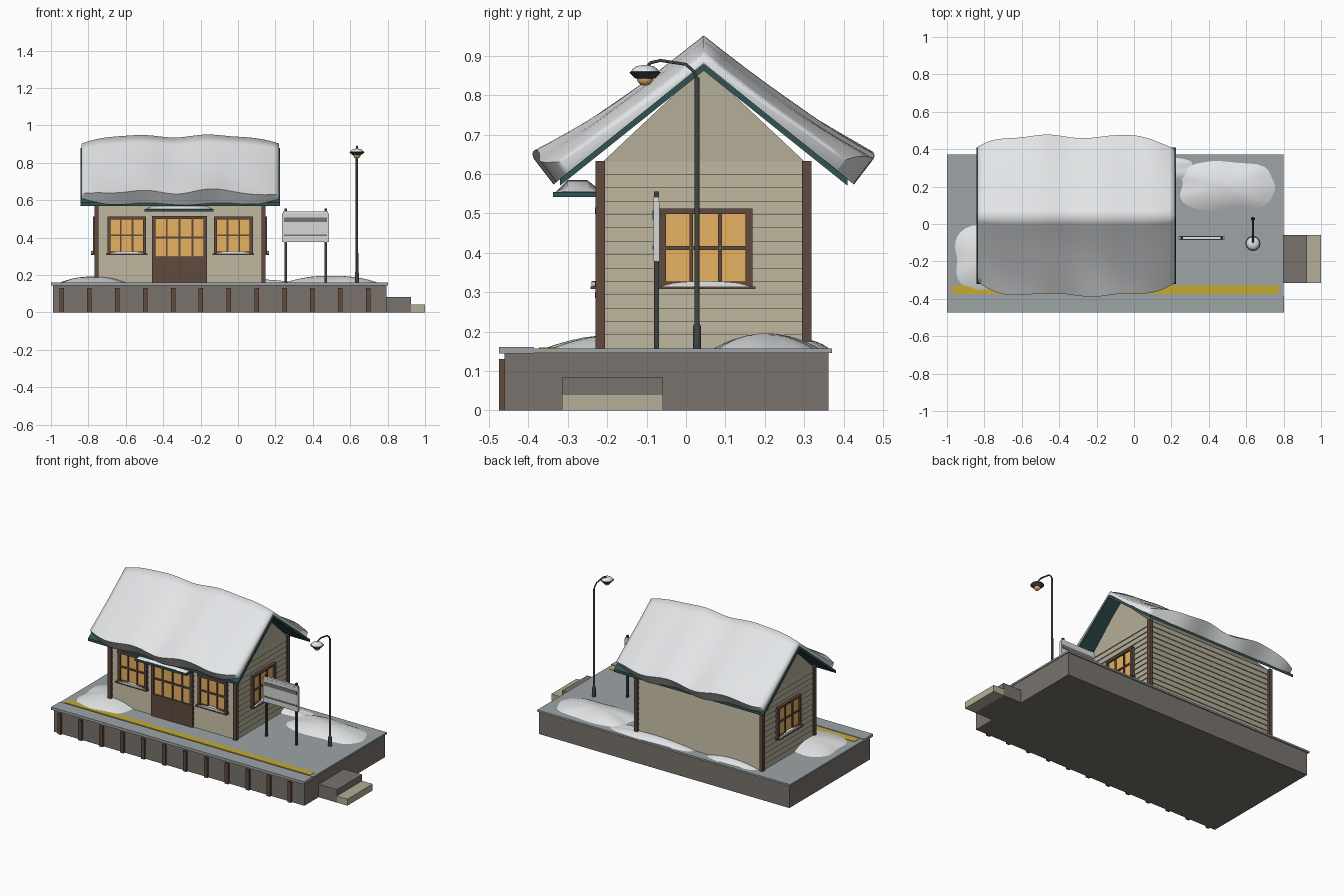
import bpy, bmesh, math
from mathutils import Matrix, Vector

if "Cube" in bpy.data.objects:
    bpy.data.objects.remove(bpy.data.objects["Cube"], do_unlink=True)


def material(name, r, g, b):
    m = bpy.data.materials.new(name)
    m.use_nodes = True
    m.diffuse_color = (r, g, b, 1)
    m.node_tree.nodes["Principled BSDF"].inputs["Base Color"].default_value = (r, g, b, 1)
    return m


snow = material("snow white", .82, .84, .86)
paving = material("paving grey", .34, .37, .38)
stone = material("dark stone", .19, .17, .15)
cream = material("siding cream", .46, .42, .31)
wood = material("brown wood", .12, .07, .05)
teal = material("dark teal", .03, .085, .085)
glow = material("warm glass", .8, .44, .12)
yellow = material("line yellow", .56, .41, .03)
metal = material("dark metal", .045, .055, .06)
panel = material("sign grey", .66, .68, .69)


def finish(name, bm, mat, angle=None):
    bmesh.ops.recalc_face_normals(bm, faces=bm.faces)
    me = bpy.data.meshes.new(name)
    bm.to_mesh(me)
    bm.free()
    me.materials.append(mat)
    if angle:
        me.polygons.foreach_set("use_smooth", [True] * len(me.polygons))
        me.set_sharp_from_angle(angle=math.radians(angle))
    ob = bpy.data.objects.new(name, me)
    bpy.context.collection.objects.link(ob)
    return ob


def add_box(bm, x, y, z, grow=0):
    """Box from (low, high) ranges; grow widens the bottom."""
    for v in bmesh.ops.create_cube(bm, size=1)["verts"]:
        sx, sy, low = v.co.x > 0, v.co.y > 0, v.co.z < 0
        g = grow if low else 0
        v.co = (x[sx] + (g if sx else -g), y[sy] + (g if sy else -g), z[not low])


def box(name, mat, x, y, z, grow=0, place=Matrix()):
    bm = bmesh.new()
    add_box(bm, x, y, z, grow)
    bm.transform(place)
    return finish(name, bm, mat)


def loft(name, mat, sections, angle=None):
    """Closed loops joined in order, with capped ends."""
    bm = bmesh.new()
    rings = [[bm.verts.new(p) for p in s] for s in sections]
    n = len(rings[0])
    for a, b in zip(rings, rings[1:]):
        for i in range(n):
            bm.faces.new((a[i], a[(i + 1) % n], b[(i + 1) % n], b[i]))
    bm.faces.new(rings[0])
    bm.faces.new(rings[-1])
    return finish(name, bm, mat, angle)


def lathe(name, mat, x, y, profile, n=20):
    turns = [math.tau * i / n for i in range(n)]
    return loft(name, mat, [[(x + r * math.cos(a), y + r * math.sin(a), z) for a in turns]
                            for r, z in profile], 40)


# Platform with coping, painted line, front posts and side steps
box("platform_base", stone, (-.99, .795), (-.46, .362), (0, .146))
box("platform_slab", paving, (-1, .8), (-.385, .371), (.146, .157))
box("platform_coping", paving, (-1, .803), (-.474, -.385), (.144, .161))
box("safety_line", yellow, (-.97, .775), (-.373, -.328), (.155, .1595))
for i in range(12):
    x = -.943 + i * .149
    box("platform_post", wood, (x - .012, x + .012), (-.474, -.455), (0, .131))
box("upper_step", stone, (.795, .925), (-.315, -.058), (0, .083))
box("lower_step", cream, (.925, 1), (-.315, -.058), (0, .042))

# Walls: overlapping boards, gable and corner posts
X, Y, Z, RIDGE = (-.755, .135), (-.21, .3), (.157, .632), .045
bm = bmesh.new()
courses = 14
step = (Z[1] - Z[0]) / courses
for i in range(courses):
    add_box(bm, X, Y, (Z[0] + i * step, Z[0] + (i + 1) * step), .006)
finish("wall_boards", bm, cream)
loft("gable", cream, [[(x, Y[0], Z[1]), (x, Y[1], Z[1]), (x, RIDGE, .872)] for x in X])
for px in ((-.768, -.745), (.125, .148)):
    for py in ((-.229, -.205), (.294, .318)):
        box("corner_post", wood, px, py, (Z[0], .633))


# Glazed openings in local space: wall plane at y = 0, outside at -y
def glazing(name, place, w, z0, z1, cols, rows, sill=True):
    h, t = w / 2, .009
    box(name + "_glass", glow, (-h, h), (-.01, 0), (z0, z1), 0, place)
    bm = bmesh.new()
    for i in range(cols + 1):
        x = -h + w * i / cols
        b = t if i in (0, cols) else t * .55
        add_box(bm, (x - b, x + b), (-.02 if b == t else -.016, 0), (z0, z1))
    for i in range(rows + 1):
        z = z0 + (z1 - z0) * i / rows
        b = t * .8 if i in (0, rows) else t * .55
        add_box(bm, (-h - t, h + t), (-.021 if i in (0, rows) else -.017, 0), (z - b, z + b))
    bm.transform(place)
    finish(name + "_frame", bm, wood)
    if sill:
        box(name + "_sill", wood, (-h - .016, h + .016), (-.032, 0), (z0 - .012, z0 - .005), 0, place)
        arc = [(-h + w * i / 8, z0 - .004 + .012 * math.sin(math.pi * i / 8) ** .5) for i in range(9)]
        base = [(h, z0 - .006), (-h, z0 - .006)]
        ob = loft(name + "_sill_snow", snow, [[(x, y, z) for x, z in arc + base] for y in (-.03, -.002)])
        ob.data.transform(place)


for x in (-.595, -.025):
    glazing("front_window", Matrix.Translation((x, Y[0], 0)), .19, .32, .505, 3, 2)
for side, x in ((1, X[1]), (-1, X[0])):
    turn = Matrix.Rotation(side * math.pi / 2, 4, 'Z')
    glazing("gable_window", Matrix.Translation((x, .05, 0)) @ turn, .22, .32, .505, 3, 2)
door = Matrix.Translation((-.312, Y[0], 0))
box("door_panel", wood, (-.147, .147), (-.018, 0), (Z[0], .29), 0, door)
box("door_split", metal, (-.002, .002), (-.0195, 0), (Z[0], .285), 0, door)
glazing("door", door, .275, .293, .508, 4, 2, False)

# Door canopy with a snow load
box("canopy", teal, (-.5, -.13), (-.338, -.21), (.541, .554))
cx = [-.49 + .35 * i / 12 for i in range(13)]
loft("canopy_snow", snow, [[(x, -.33, .554), (x, -.3, .556 + k), (x, -.25, .556 + k), (x, -.212, .554)]
     for i, x in enumerate(cx) for k in [.028 * math.sin(math.pi * i / 12) ** .6]], 50)

# Roof boards and the snow blanket
SLOPE, TOP, REACH = .8, .88, .365


def roof_point(x, s, side, up=0):
    return Vector((x, RIDGE + side * s, TOP - SLOPE * s + up))


loft("roof_deck", teal, [[roof_point(x, REACH, -1), roof_point(x, 0, 1), roof_point(x, REACH, 1),
     roof_point(x, REACH, 1, -.018), roof_point(x, 0, 1, -.018), roof_point(x, REACH, -1, -.018)]
     for x in (-.843, .225)])


def snow_section(u):
    x = -.836 + 1.054 * u
    e = max(0, 1 - abs(2 * u - 1) ** 5)
    wave = math.sin(u * 14 + 4.6) * .09 + math.sin(u * 23) * .05
    pts = []
    for i in range(-10, 11):
        v, side = abs(i) / 10, (1 if i >= 0 else -1)
        reach = REACH - .022 + .03 * e + .008 * math.sin(u * 17 + side)
        t = (.05 + .033 * v * v) * (.4 + .6 * e) * (1 + wave + .06 * math.sin(u * 11 + i * .5) * v)
        near = min(1, v * 4)
        p = roof_point(x, reach * v, side, t * (.78 + .5 * (1 - near)))
        p.y += side * t * .62 * near
        pts.append(p)
        if v == 1:
            edge = roof_point(x, reach, side, -.002)
            pts.insert(0, edge) if side < 0 else pts.append(edge)
    pts.append(roof_point(x, 0, 1, .001))
    return pts


loft("roof_snow", snow, [snow_section(i / 40) for i in range(41)], 80)


# Snow drifts on the platform
def drift(name, x, y, rx, ry, h, seed):
    n, rings = 40, []
    for r in (1, .9, .78, .62, .45, .25, .06):
        ring = []
        for i in range(n):
            a = math.tau * i / n
            c, s = math.cos(a), math.sin(a)
            k = r * (abs(c) ** 3.5 + abs(s) ** 3.5) ** (-1 / 3.5)
            k *= .97 + .03 * math.sin(3 * a + seed) + .02 * math.sin(7 * a + seed)
            z = h * (1 - r ** 2.2) * (1 + .12 * math.sin(2 * a + seed) * r)
            ring.append((x + rx * k * c, y + ry * k * s, .1575 + z))
        rings.append(ring)
    loft(name, snow, rings, 60)


drift("front_drift", -.775, -.18, .185, .175, .034, 1)
drift("side_drift", .495, .203, .255, .132, .038, 2)
drift("back_drift", .02, .295, .31, .066, .022, 4)
drift("back_corner_drift", -.55, .29, .18, .06, .02, 5)

# Notice sign on two posts
for x in (.255, .469):
    box("sign_post", metal, (x - .006, x + .006), (-.081, -.069), (.157, .555))
box("sign_board", panel, (.236, .486), (-.083, -.067), (.378, .53))
box("sign_snow", snow, (.24, .482), (-.082, -.068), (.53, .541))
for z in ((.484, .507), (.408, .418)):
    box("sign_band", stone, (.245, .477), (-.0855, -.0645), z)

# Platform lamp: post, bent arm, shade, bulb and snow cap
LX, LY = .636, .028
lathe("lamp_post", metal, LX, LY, [(.011, .157), (.011, .212), (.007, .22), (.0065, .845)], 10)
curve = bpy.data.curves.new("lamp_arm", 'CURVE')
curve.dimensions = '3D'
curve.bevel_depth = .0045
curve.bevel_resolution = 1
path = [(LY, .84), (.02, .86), (0, .878), (-.065, .888), (-.09, .882), (-.104, .866)]
spline = curve.splines.new('POLY')
spline.points.add(len(path) - 1)
for p, (y, z) in zip(spline.points, path):
    p.co = (LX, y, z, 1)
curve.materials.append(metal)
bpy.context.collection.objects.link(bpy.data.objects.new("lamp_arm", curve))
SY = -.104
lathe("lamp_shade", metal, LX, SY, [(.024, .842), (.04, .857), (.036, .86), (.014, .874)])
lathe("lamp_snow", snow, LX, SY, [(.035, .859), (.032, .866), (.022, .873), (.008, .876)])
lathe("lamp_bulb", glow, LX, SY, [(.02, .843), (.02, .837), (.014, .828), (.004, .824)])
